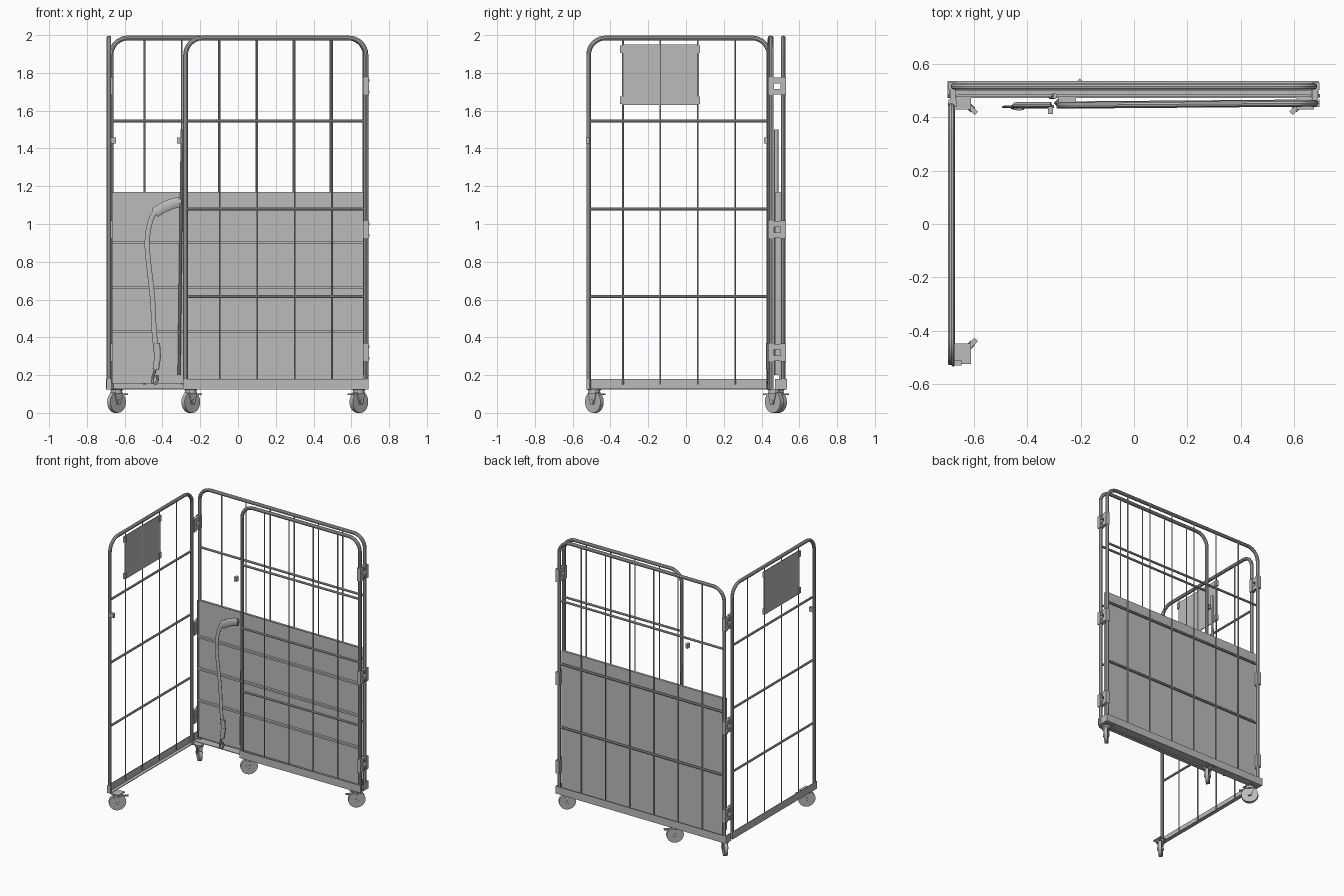
import bpy, bmesh, math
from mathutils import Matrix, Vector

if "Cube" in bpy.data.objects:
    bpy.data.objects.remove(bpy.data.objects["Cube"], do_unlink=True)

steel = bpy.data.materials.new("galvanised_grey")
steel.use_nodes = True
steel.diffuse_color = (0.5, 0.5, 0.5, 1)
steel.node_tree.nodes["Principled BSDF"].inputs["Base Color"].default_value = (0.5, 0.5, 0.5, 1)
I = Matrix.Identity(4)
TUBE, RAIL, WIRE = 0.0125, 0.008, 0.0045
RAIL_HEIGHTS = (1.545, 1.08, 0.615)
HINGE_HEIGHTS = (1.73, 0.97, 0.32)


def finish(name, bm, M, smooth=False):
    bmesh.ops.recalc_face_normals(bm, faces=bm.faces)
    me = bpy.data.meshes.new(name)
    bm.to_mesh(me)
    bm.free()
    me.materials.append(steel)
    ob = bpy.data.objects.new(name, me)
    bpy.context.collection.objects.link(ob)
    ob.matrix_world = M
    if smooth:
        bpy.ops.object.select_all(action='DESELECT')
        ob.select_set(True)
        bpy.context.view_layer.objects.active = ob
        bpy.ops.object.shade_smooth_by_angle()
    return ob


def add_box(bm, lo, hi):
    lo, hi = Vector(lo), Vector(hi)
    bmesh.ops.create_cube(bm, size=1, matrix=Matrix.Translation((lo + hi) / 2) @ Matrix.Diagonal((*(hi - lo), 1)))


def boxes(name, spans, M=I):
    bm = bmesh.new()
    for lo, hi in spans:
        add_box(bm, lo, hi)
    return finish(name, bm, M)


def add_rod(bm, a, b, r, sides=10):
    a, b = Vector(a), Vector(b)
    d = b - a
    turn = d.to_track_quat('Z', 'Y').to_matrix().to_4x4()
    bmesh.ops.create_cone(bm, cap_ends=True, segments=sides, radius1=r, radius2=r, depth=d.length,
                          matrix=Matrix.Translation((a + b) / 2) @ turn)


def rods(name, spans, r, M=I, sides=10):
    bm = bmesh.new()
    for a, b in spans:
        add_rod(bm, a, b, r, sides)
    return finish(name, bm, M, True)


def sweep(name, pts, r, M=I, kind='POLY', flat=1.0):
    """Tube along a path; flat squashes it into a strap."""
    cu = bpy.data.curves.new(name, 'CURVE')
    cu.dimensions = '3D'
    cu.bevel_depth, cu.bevel_resolution, cu.use_fill_caps = r, 3, True
    cu.resolution_u = 6
    sp = cu.splines.new(kind)
    sp.points.add(len(pts) - 1)
    for p, co in zip(sp.points, pts):
        p.co = (*co, 1)
    if kind == 'NURBS':
        sp.order_u, sp.use_endpoint_u = 3, True
    tmp = bpy.data.objects.new(name + "_path", cu)
    bpy.context.collection.objects.link(tmp)
    bm = bmesh.new()
    bm.from_mesh(tmp.evaluated_get(bpy.context.evaluated_depsgraph_get()).to_mesh())
    bpy.data.objects.remove(tmp, do_unlink=True)
    mid = sum(p[1] for p in pts) / len(pts)
    for v in bm.verts:
        v.co.y = mid + (v.co.y - mid) * flat
    return finish(name, bm, M, True)


def hoop(name, width, M):
    """Upside-down U of tube with rounded top corners."""
    r, top, a, b = 0.09, 1.985, TUBE, width - TUBE
    arc = [(math.cos(i * math.pi / 16), math.sin(i * math.pi / 16)) for i in range(9)]
    pts = [(a, 0, 0.13)]
    pts += [(a + r - r * c, 0, top - r + r * s) for c, s in arc]
    pts += [(b - r + r * c, 0, top - r + r * s) for c, s in reversed(arc)]
    pts += [(b, 0, 0.13)]
    return sweep(name, pts, TUBE, M)


def panel(name, width, M, wires, wire_n=0.0):
    hoop(name + "_frame", width, M)
    rods(name + "_rails", [((0.015, 0, z), (width - 0.015, 0, z)) for z in RAIL_HEIGHTS], RAIL, M)
    rods(name + "_wires", [((u, wire_n, 0.15), (u, wire_n, 1.985)) for u in wires], WIRE, M, 8)


def caster(name, x, y, heading):
    """Swivel caster; heading is the direction of its brake pedal."""
    M = Matrix.Translation((x, y, 0)) @ Matrix.Rotation(math.radians(heading), 4, 'Z')
    boxes(name + "_plate", [((x - 0.033, y - 0.038, 0.12), (x + 0.033, y + 0.038, 0.127))])
    rods(name + "_swivel", [((0, 0, 0.102), (0, 0, 0.122))], 0.03, M, 24)
    rods(name + "_wheel", [((0, -0.012, 0.058), (0, 0.012, 0.058))], 0.058, M, 32)
    rods(name + "_axle", [((0, -0.022, 0.058), (0, 0.022, 0.058))], 0.012, M, 12)
    # Tapered fork cheeks joined by a crown
    bm = bmesh.new()
    for s in (-1, 1):
        add_box(bm, (-0.03, s * 0.0165 - 0.002, 0.045), (0.03, s * 0.0165 + 0.002, 0.108))
    for v in bm.verts:
        if v.co.z < 0.06:
            v.co.x *= 0.4
    add_box(bm, (-0.03, -0.018, 0.116), (0.03, 0.018, 0.119))
    finish(name + "_fork", bm, M)
    boxes(name + "_pedal", [((0.025, -0.009, 0.095), (0.075, 0.009, 0.103))], M)


# Panel frames: u runs from the hinge along the panel
side = Matrix.Translation((-0.683, 0.452, 0)) @ Matrix.Rotation(-math.pi / 2, 4, 'Z')
gate = Matrix.Translation((0.69, 0.452, 0)) @ Matrix.Rotation(math.pi + 0.008, 4, 'Z')
back = Matrix.Translation((-0.685, 0.515, 0))
swing_wires = [0.192 + 0.198 * i for i in range(4)]
panel("side_panel", 0.98, side, swing_wires)
panel("folded_gate", 0.98, gate, swing_wires)
panel("back_panel", 1.37, back, [0.19 + 0.197 * i for i in range(6)], 0.004)

# Bottom channels; the inner side is +n for the side panel, -n for the gate
for name, M, s in (("side_panel", side, 1), ("folded_gate", gate, -1)):
    web = sorted((-0.013 * s, -0.009 * s))
    flange = sorted((-0.013 * s, 0.014 * s))
    boxes(name + "_channel", [
        ((0.0, web[0], 0.127), (0.98, web[1], 0.18)),
        ((0.0, flange[0], 0.125), (0.98, flange[1], 0.13)),
        ((0.97, flange[0], 0.13), (0.98, flange[1], 0.18))], M)
boxes("back_channel", [
    ((-0.695, 0.528, 0.125), (0.69, 0.534, 0.18)),
    ((-0.695, 0.472, 0.125), (0.69, 0.534, 0.13)),
    ((-0.698, 0.472, 0.125), (-0.69, 0.534, 0.18)),
    ((0.684, 0.472, 0.125), (0.69, 0.534, 0.18))])

# Floor board folded up against the back, with ribs and side lips
boxes("folded_floor", [((-0.668, 0.493, 0.155), (0.665, 0.499, 1.17)),
                       ((-0.668, 0.474, 0.2), (-0.664, 0.494, 1.17)),
                       ((0.661, 0.474, 0.2), (0.665, 0.494, 1.17)),
                       ((-0.668, 0.482, 1.166), (0.665, 0.494, 1.17))])
boxes("floor_ribs", [((-0.664, 0.475, z - 0.007), (0.662, 0.494, z + 0.007)) for z in (0.9, 0.665, 0.43)])

# Hinges: paired clamps, backing strip and bolt at both rear corners
for label, x, out in (("left", 0.678, 1), ("right", -0.678, -1)):
    clamps, strips, bolts = [], [], []
    for z in HINGE_HEIGHTS:
        for dz in (-0.03, 0.03):
            clamps.append(((x - 0.011, 0.455, z + dz - 0.015), (x + 0.011, 0.505, z + dz + 0.015)))
            bolts.append(((x, 0.48, z + dz), (x + out * 0.017, 0.48, z + dz)))
        for y in (0.452, 0.515):
            strips.append(((x - 0.015, y - 0.014, z - 0.048), (x + 0.015, y + 0.014, z + 0.048)))
    boxes(label + "_hinge_clamps", clamps)
    boxes(label + "_hinge_sleeves", strips)
    rods(label + "_hinge_bolts", bolts, 0.007)

# Sign plate with corner clips, and latch block on the side panel
boxes("sign_plate", [((-0.687, -0.34, 1.63), (-0.681, 0.07, 1.95))])
boxes("sign_clips", [((-0.691, y - 0.011, z - 0.021), (-0.675, y + 0.011, z + 0.021))
                     for y in (-0.338, 0.063) for z in (1.655, 1.925)])
boxes("side_latch", [((-0.672, -0.53, 1.425), (-0.645, -0.51, 1.457))])
boxes("gate_latch", [((-0.322, 0.412, 1.425), (-0.302, 0.44, 1.457))])

# Hanging retaining strap, grip and hook, and the flat strap behind the gate post
sweep("strap", [(-0.3, 0.442, 1.12), (-0.36, 0.441, 1.12), (-0.45, 0.439, 1.07), (-0.485, 0.437, 0.93),
                (-0.475, 0.437, 0.8), (-0.45, 0.437, 0.6), (-0.445, 0.437, 0.42), (-0.43, 0.437, 0.3)],
      0.014, kind='NURBS', flat=0.35)
sweep("strap_grip", [(-0.31, 0.444, 1.115), (-0.365, 0.444, 1.11), (-0.44, 0.444, 1.06)],
      0.029, kind='NURBS', flat=0.4)
sweep("strap_buckle", [(-0.43, 0.437, 0.37), (-0.425, 0.437, 0.3), (-0.435, 0.437, 0.23)],
      0.018, flat=0.7)
sweep("strap_hook", [(-0.435, 0.437, 0.24), (-0.45, 0.437, 0.19), (-0.455, 0.437, 0.16), (-0.435, 0.437, 0.155),
                     (-0.425, 0.437, 0.175), (-0.43, 0.437, 0.2)], 0.008)
sweep("gate_strap", [(-0.296, 0.478, 1.5), (-0.301, 0.478, 1.1), (-0.312, 0.478, 0.2)], 0.008, flat=1.4)

# Casters
caster("side_caster", -0.643, -0.485, 45)
caster("back_right_caster", -0.643, 0.467, -45)
caster("back_left_caster", 0.64, 0.467, 225)
caster("gate_caster", -0.25, 0.485, 45)
